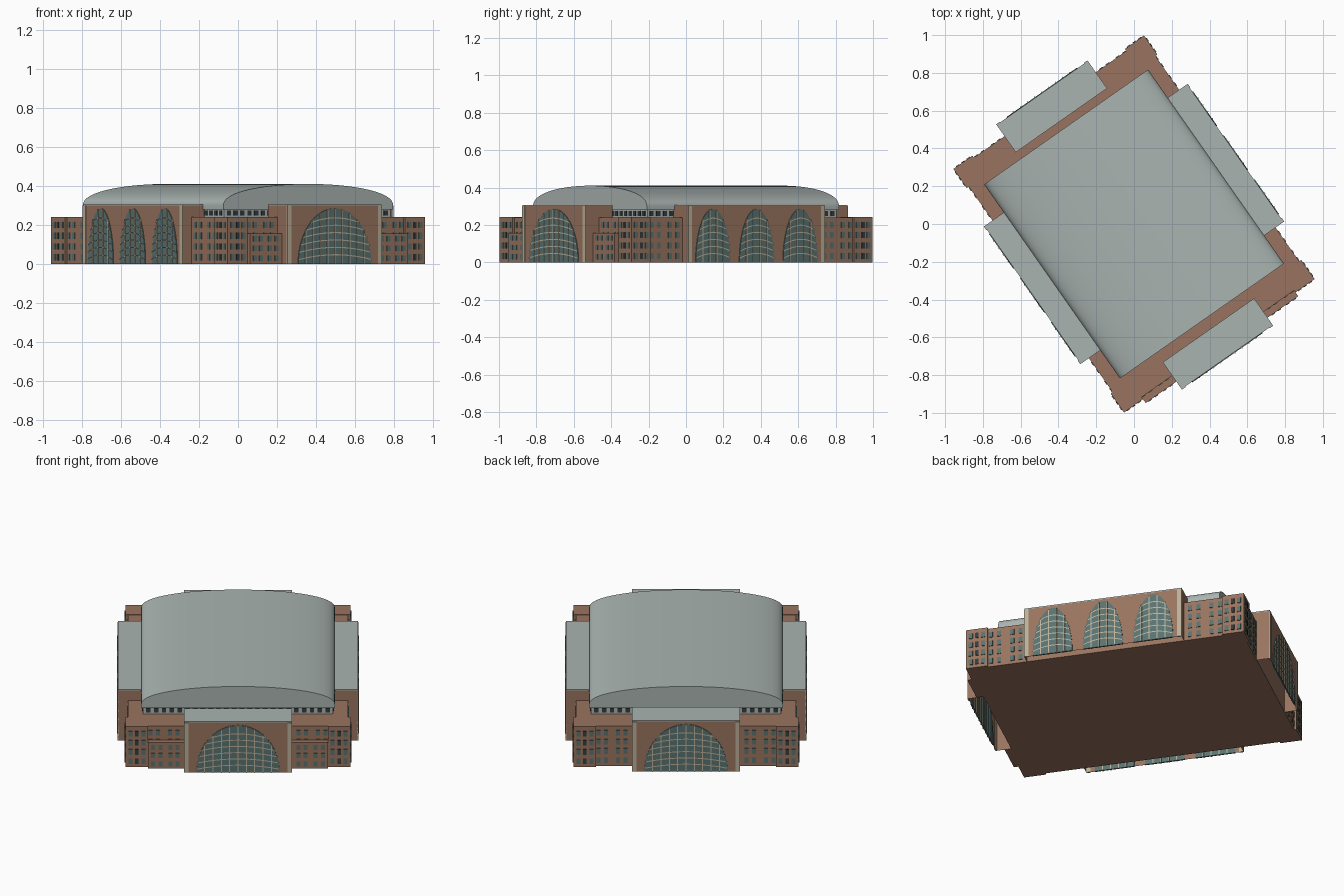
import bpy, bmesh, math
from mathutils import Matrix

cube = bpy.data.objects.get("Cube")
if cube:
    bpy.data.objects.remove(cube, do_unlink=True)


def material(name, rgb):
    m = bpy.data.materials.new(name)
    m.use_nodes = True
    m.diffuse_color = (*rgb, 1)
    m.node_tree.nodes["Principled BSDF"].inputs["Base Color"].default_value = (*rgb, 1)
    return m


BRICK = material("brick brown", (0.32, 0.175, 0.115))
ROOF = material("roof grey", (0.40, 0.455, 0.44))
STONE = material("pale stone", (0.50, 0.44, 0.32))
GLASS = material("teal glass", (0.10, 0.17, 0.165))
DARK = material("dark window", (0.035, 0.045, 0.045))

TURN = Matrix.Rotation(math.radians(35), 4, "Z")   # whole building is turned


def wall(angle, dist):
    """Frame of a wall: x runs along it, -y points outward."""
    return TURN @ Matrix.Rotation(math.radians(angle), 4, "Z") @ Matrix.Translation((0, -dist, 0))


def finish(name, bm, mat, frame=TURN):
    bm.transform(frame)
    me = bpy.data.meshes.new(name)
    bm.to_mesh(me)
    bm.free()
    me.materials.append(mat)
    ob = bpy.data.objects.new(name, me)
    bpy.context.collection.objects.link(ob)
    return ob


def add_box(bm, x, y, z, open_bottom=False):
    """Box from (low, high) ranges."""
    size = [r[1] - r[0] for r in (x, y, z)]
    mid = [(r[1] + r[0]) / 2 for r in (x, y, z)]
    m = Matrix.Translation(mid) @ Matrix.Diagonal((*size, 1))
    verts = bmesh.ops.create_cube(bm, size=1, matrix=m)["verts"]
    if open_bottom:
        low = [f for f in {f for v in verts for f in v.link_faces}
               if f.calc_center_median().z < z[0] + 1e-5]
        bmesh.ops.delete(bm, geom=low, context="FACES_ONLY")


def boxes(name, mat, ranges, frame=TURN, open_bottom=False):
    bm = bmesh.new()
    for r in ranges:
        add_box(bm, *r, open_bottom=open_bottom)
    return finish(name, bm, mat, frame)


def windows(name, mat, frame, columns, rows, w=0.022, h=0.032):
    boxes(name, mat, [((c - w / 2, c + w / 2), (-0.004, 0.002), (r - h / 2, r + h / 2))
                      for c in columns for r in rows], frame)


def arch_window(name, frame, cx, a, h, bars, rings):
    """Elliptical arched glazing with a grid of pale glazing bars."""
    n = 28
    pts = [(cx + a * math.cos(math.pi * i / n), h * math.sin(math.pi * i / n)) for i in range(n + 1)]
    bm = bmesh.new()
    face = bm.faces.new([bm.verts.new((x, -0.004, z)) for x, z in pts])
    ext = bmesh.ops.extrude_face_region(bm, geom=[face])["geom"]
    bmesh.ops.translate(bm, vec=(0, 0.008, 0), verts=[g for g in ext if isinstance(g, bmesh.types.BMVert)])
    bmesh.ops.recalc_face_normals(bm, faces=bm.faces)
    finish(name + "_glass", bm, GLASS, frame)

    bm = bmesh.new()
    t = 0.0028
    for i in range(1, bars + 1):                    # upright bars
        dx = a * (2 * i / (bars + 1) - 1)
        top = h * math.sqrt(1 - (dx / a) ** 2)
        add_box(bm, (cx + dx - t, cx + dx + t), (-0.008, 0.007), (0, top))
    for k in range(1, rings + 1):                   # gently arched cross bars
        z0 = h * 0.86 * k / (rings + 0.5) - 0.015
        xm = a * math.sqrt(1 - (z0 / h) ** 2)
        rows = []
        for i in range(15):
            s = 2 * i / 14 - 1
            z = z0 + 0.025 * (1 - s * s)
            rows.append([bm.verts.new((cx + xm * s, -0.0085, z + d)) for d in (-t, t)])
        for p, q in zip(rows, rows[1:]):
            bm.faces.new((p[0], q[0], q[1], p[1]))
    finish(name + "_bars", bm, STONE, frame)


HU, HV = 0.603, 0.774      # main block half width and half length
TOP = 0.24
STEP = 0.013               # how far the corner blocks stand forward

# Main block and corner blocks
boxes("main_block", BRICK, [((-HU, HU), (-HV, HV), (0, TOP))])
corners = []
for sx in (-1, 1):
    for sy in (-1, 1):
        xs = sorted((sx * (HU - 0.11), sx * (HU + STEP)))
        ys = sorted((sy * (HV - 0.11), sy * (HV + STEP)))
        corners.append((xs, ys, (0, TOP + 0.002)))
boxes("corner_blocks", BRICK, corners)

# Upper window storey under the roof
boxes("upper_storey", ROOF, [((-0.52, 0.52), (-0.617, 0.617), (TOP, 0.29))])

# Vaulted roof
bm = bmesh.new()
n = 40
profile = [(0.53, 0.28)]
profile += [(0.53 * math.cos(math.pi * i / n), 0.30 + 0.11 * math.sin(math.pi * i / n) ** 0.9)
            for i in range(n + 1)]
profile.append((-0.53, 0.28))
face = bm.faces.new([bm.verts.new((x, -0.627, z)) for x, z in profile])
ext = bmesh.ops.extrude_face_region(bm, geom=[face])["geom"]
bmesh.ops.translate(bm, vec=(0, 1.254, 0), verts=[g for g in ext if isinstance(g, bmesh.types.BMVert)])
bmesh.ops.recalc_face_normals(bm, faces=bm.faces)
roof = finish("vaulted_roof", bm, ROOF)
bpy.ops.object.select_all(action="DESELECT")
roof.select_set(True)
bpy.context.view_layer.objects.active = roof
bpy.ops.object.shade_smooth_by_angle(angle=math.radians(35))

# Four entrance halls: name, angle, distance, half width, depth
halls = [("front", 0, 0.86, 0.295, 0.173), ("left", 90, 0.655, 0.445, 0.14),
         ("back", 180, 0.847, 0.295, 0.177), ("right", 270, 0.655, 0.445, 0.14)]
ROWS = (0.035, 0.09, 0.145, 0.2)

for name, angle, dist, half, depth in halls:
    f = wall(angle, dist)
    boxes(name + "_hall", BRICK, [((-half, half), (0, depth), (0, 0.3))], f, open_bottom=True)
    boxes(name + "_hall_roof", ROOF, [((-half, half), (0, depth), (0.3, 0.306))], f)
    boxes(name + "_hall_piers", STONE,
          [(sorted((s * (half - 0.024), s * half)), (-0.004, 0.004), (0, 0.3)) for s in (-1, 1)], f)
    end_on = name in ("front", "back")
    if end_on:
        arch_window(name + "_arch", f, 0, 0.228, 0.285, 9, 6)
    else:
        for i, c in enumerate((-0.285, 0, 0.285)):
            arch_window(f"{name}_arch_{i + 1}", f, c, 0.112, 0.285, 4, 6)

    # Wall windows either side of the hall, then on the corner blocks
    edge, length = (HV, HU) if end_on else (HU, HV)
    start, end = half + 0.035, length - 0.125
    pairs = [start + (end - start) * t for t in (0, 0.28, 0.72, 1)]
    both = [s * c for s in (-1, 1) for c in pairs]
    windows(name + "_wall_windows", GLASS, wall(angle, edge), both, ROWS)
    corner_frame = wall(angle, edge + STEP)
    windows(name + "_corner_windows", GLASS, corner_frame,
            [s * (length - d) for s in (-1, 1) for d in (0.015, 0.085)], ROWS)
    windows(name + "_corner_dark_windows", DARK, corner_frame,
            [s * (length - 0.05) for s in (-1, 1)], ROWS, 0.018)

    # Upper storey windows
    depth_up, run = (0.617, 0.49) if end_on else (0.52, 0.59)
    count = 24 if end_on else 28
    windows(name + "_upper_windows", DARK, wall(angle, depth_up),
            [run * (2 * i / (count - 1) - 1) for i in range(count)], (0.262,), 0.024, 0.026)

# Low annexes beside the front hall
annex = wall(0, 0.812)
boxes("front_annexes", BRICK, [(sorted((s * 0.295, s * 0.493)), (0, 0.05), (0, 0.157)) for s in (-1, 1)], annex)
windows("annex_windows", GLASS, annex, [s * c for s in (-1, 1) for c in (0.33, 0.37, 0.425, 0.465)],
        (0.03, 0.08, 0.13), 0.022, 0.028)
